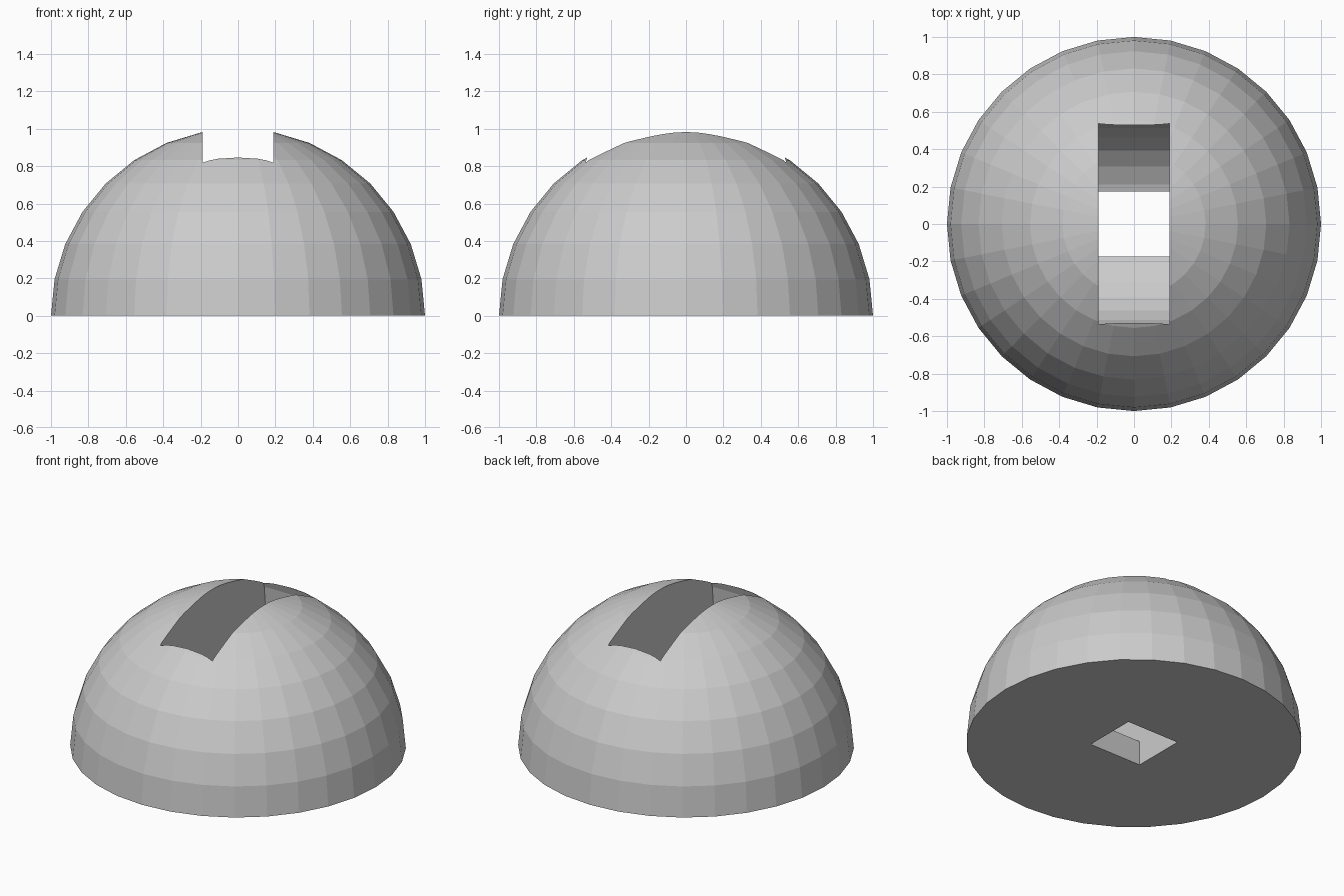
import bpy, bmesh, math

cube = bpy.data.objects.get("Cube")
if cube:
    bpy.data.objects.remove(cube, do_unlink=True)

SLOT_HALF = 0.19      # half width of slot and hole along x
HOLE_HALF = 0.175     # half depth of the square hole along y
ARC_R, ARC_Z = 0.555, 0.685

grey = bpy.data.materials.new("plain_grey")
grey.use_nodes = True
colour = (0.6, 0.6, 0.6, 1)
grey.diffuse_color = colour
grey.node_tree.nodes["Principled BSDF"].inputs["Base Color"].default_value = colour


def make_object(name, bm):
    bmesh.ops.recalc_face_normals(bm, faces=bm.faces)
    mesh = bpy.data.meshes.new(name)
    bm.to_mesh(mesh)
    bm.free()
    mesh.materials.append(grey)
    obj = bpy.data.objects.new(name, mesh)
    bpy.context.collection.objects.link(obj)
    return obj


# Solid half ball with a flat underside
bm = bmesh.new()
bmesh.ops.create_uvsphere(bm, u_segments=32, v_segments=16, radius=1)
bmesh.ops.bisect_plane(bm, geom=bm.verts[:] + bm.edges[:] + bm.faces[:], dist=1e-4,
                       plane_co=(0, 0, 0), plane_no=(0, 0, -1), clear_outer=True)
rim = [e for e in bm.edges if e.is_boundary]
bmesh.ops.contextual_create(bm, geom=rim)
dome = make_object("slotted_dome", bm)

# Cutter profile: round slot above a straight square hole, swept along x
step = math.pi / 16
profile = [(ARC_R * math.sin(i * step), ARC_Z - ARC_R * math.cos(i * step))
           for i in range(2, 31)]
profile += [(-HOLE_HALF, 0.161), (-HOLE_HALF, -0.2), (HOLE_HALF, -0.2), (HOLE_HALF, 0.161)]
bm = bmesh.new()
face = bm.faces.new([bm.verts.new((-SLOT_HALF, y, z)) for y, z in profile])
swept = bmesh.ops.extrude_face_region(bm, geom=[face])["geom"]
bmesh.ops.translate(bm, vec=(2 * SLOT_HALF, 0, 0),
                    verts=[v for v in swept if isinstance(v, bmesh.types.BMVert)])
cutter = make_object("slot_cutter", bm)
cutter.hide_render = True

# Cut the slot, keep the result as plain mesh and drop the cutter
cut = dome.modifiers.new("slot", 'BOOLEAN')
cut.operation, cut.solver, cut.object = 'DIFFERENCE', 'EXACT', cutter
bpy.context.view_layer.update()
result = bpy.data.meshes.new_from_object(
    dome.evaluated_get(bpy.context.evaluated_depsgraph_get()))
dome.modifiers.clear()
dome.data = result
bpy.data.objects.remove(cutter, do_unlink=True)
